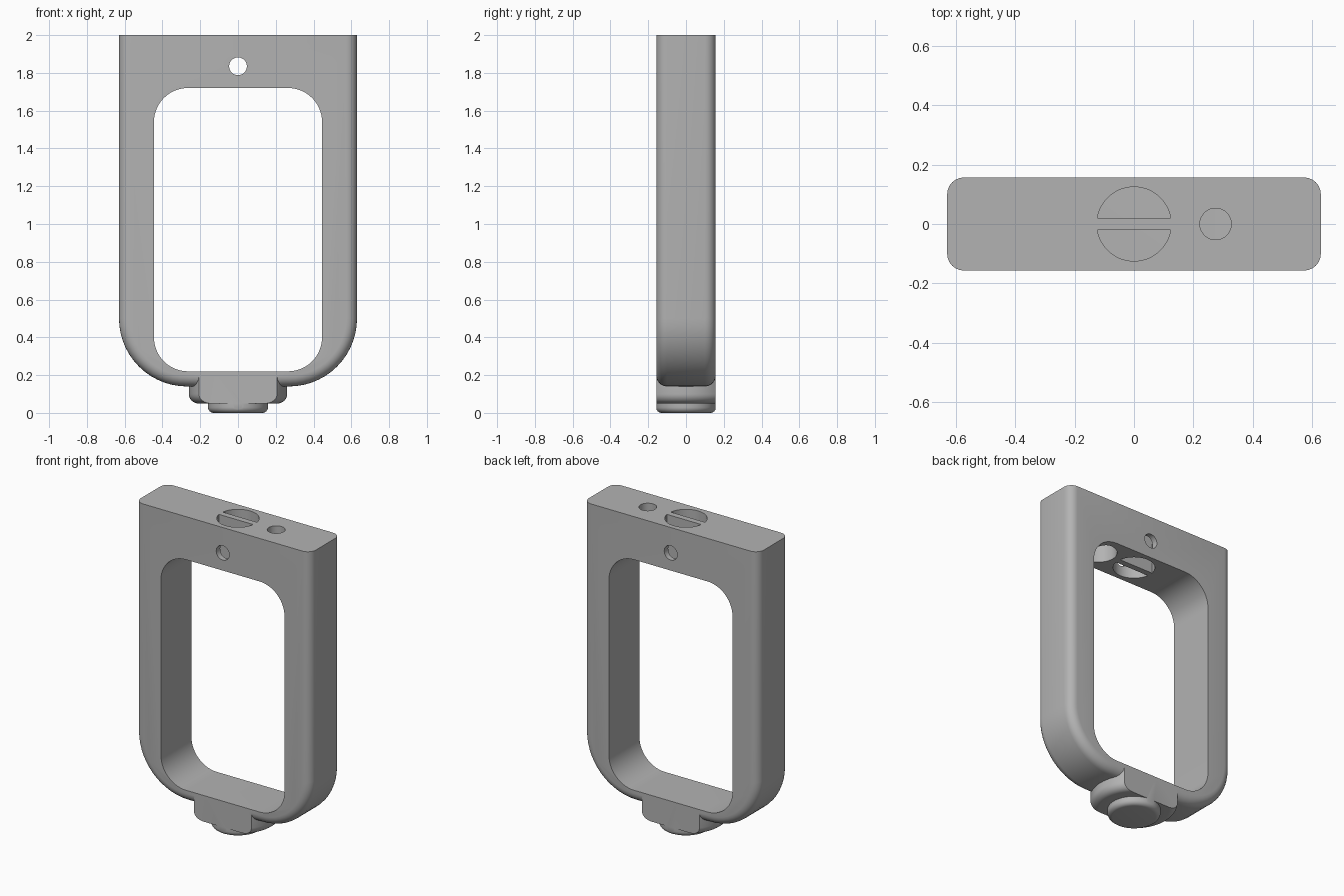
import bpy, bmesh
from math import cos, sin, pi, radians
from mathutils import Vector

cube = bpy.data.objects.get("Cube")
if cube:
    bpy.data.objects.remove(cube, do_unlink=True)

DEPTH = 0.157      # half thickness of the frame

grey = bpy.data.materials.new("plain_grey")
grey.use_nodes = True
COLOUR = (0.45, 0.45, 0.45, 1)
grey.diffuse_color = COLOUR
grey.node_tree.nodes["Principled BSDF"].inputs["Base Color"].default_value = COLOUR


def arc(cx, cy, r, start, end, steps=14):
    angles = [radians(start + (end - start) * i / steps) for i in range(steps + 1)]
    return [(cx + r * cos(a), cy + r * sin(a)) for a in angles]


def make_object(name, bm):
    bmesh.ops.recalc_face_normals(bm, faces=bm.faces[:])
    mesh = bpy.data.meshes.new(name)
    bm.to_mesh(mesh)
    bm.free()
    mesh.materials.append(grey)
    ob = bpy.data.objects.new(name, mesh)
    bpy.context.collection.objects.link(ob)
    return ob


def prism(points, axis, low, high):
    """Extrude a flat outline along y or z."""
    bm = bmesh.new()
    place = (lambda u, v: (u, low, v)) if axis == "y" else (lambda u, v: (u, v, low))
    face = bm.faces.new([bm.verts.new(place(u, v)) for u, v in points])
    new = bmesh.ops.extrude_face_region(bm, geom=[face])["geom"]
    move = Vector((0, high - low, 0)) if axis == "y" else Vector((0, 0, high - low))
    bmesh.ops.translate(bm, vec=move, verts=[g for g in new if isinstance(g, bmesh.types.BMVert)])
    return bm


def combine(target, other, operation):
    other.hide_render = True
    mod = target.modifiers.new("combine", "BOOLEAN")
    mod.operation, mod.solver, mod.object = operation, "EXACT", other
    bpy.context.view_layer.objects.active = target
    bpy.ops.object.modifier_apply(modifier=mod.name)
    bpy.data.objects.remove(other, do_unlink=True)


# Frame body: square top, round lower corners, softened outer edges
outline = ([(-0.63, 2), (-0.63, 0.5)] + arc(-0.27, 0.5, 0.36, 180, 270)[1:]
           + arc(0.27, 0.5, 0.36, 270, 360) + [(0.63, 2)])
bm = prism(outline, "y", -DEPTH, DEPTH)
rim = [e for e in bm.edges
       if abs(e.verts[0].co.y - e.verts[1].co.y) < 0.01
       and min(v.co.z for v in e.verts) < 1.99]
bmesh.ops.bevel(bm, geom=rim, offset=0.057, offset_type="OFFSET", segments=6,
                profile=0.5, affect="EDGES")
frame = make_object("frame", bm)

# Foot: stepped round boss, trimmed flush with front and back
profile = ([(0, 0)] + arc(0.129, 0.03, 0.03, -90, 0, 6) + [(0.159, 0.05)]
           + arc(0.21, 0.1, 0.05, -90, 0, 8) + [(0.26, 0.205), (0, 0.205)])
bm = bmesh.new()
verts = [bm.verts.new((r, 0, z)) for r, z in profile]
edges = [bm.edges.new(pair) for pair in zip(verts, verts[1:])]
bmesh.ops.spin(bm, geom=verts + edges, cent=(0, 0, 0), axis=(0, 0, 1),
               angle=2 * pi, steps=64, use_duplicate=False)
bmesh.ops.remove_doubles(bm, verts=bm.verts[:], dist=0.0005)
foot = make_object("foot", bm)
slab = [(-1, -1), (1, -1), (1, 1), (-1, 1)]
combine(foot, make_object("foot_trim", prism(slab, "y", -DEPTH, DEPTH)), "INTERSECT")
combine(frame, foot, "UNION")

# Window opening
window = (arc(0.265, 1.54, 0.18, 0, 90) + arc(-0.265, 1.54, 0.18, 90, 180)
          + arc(-0.265, 0.4, 0.18, 180, 270) + arc(0.265, 0.4, 0.18, 270, 360))
combine(frame, make_object("window_cutter", prism(window, "y", -1, 1)), "DIFFERENCE")

# Split round hole in the top, leaving a bar across it
for turn in (0, 180):
    half = arc(0, 0, 0.125, turn + 9, turn + 171, 28)
    combine(frame, make_object("slot_cutter", prism(half, "z", 1.6, 2.1)), "DIFFERENCE")

# Small top hole, widened from below
for radius, top in ((0.053, 2.1), (0.11, 1.84)):
    ring = arc(0.275, 0, radius, 0, 360, 40)[:-1]
    combine(frame, make_object("hole_cutter", prism(ring, "z", 1.5, top)), "DIFFERENCE")

# Cross hole from front to back
ring = arc(0, 1.835, 0.047, 0, 360, 32)[:-1]
combine(frame, make_object("cross_hole_cutter", prism(ring, "y", -1, 1)), "DIFFERENCE")

bpy.ops.object.select_all(action="DESELECT")
frame.select_set(True)
bpy.context.view_layer.objects.active = frame
bpy.ops.object.shade_smooth_by_angle(angle=radians(30))
